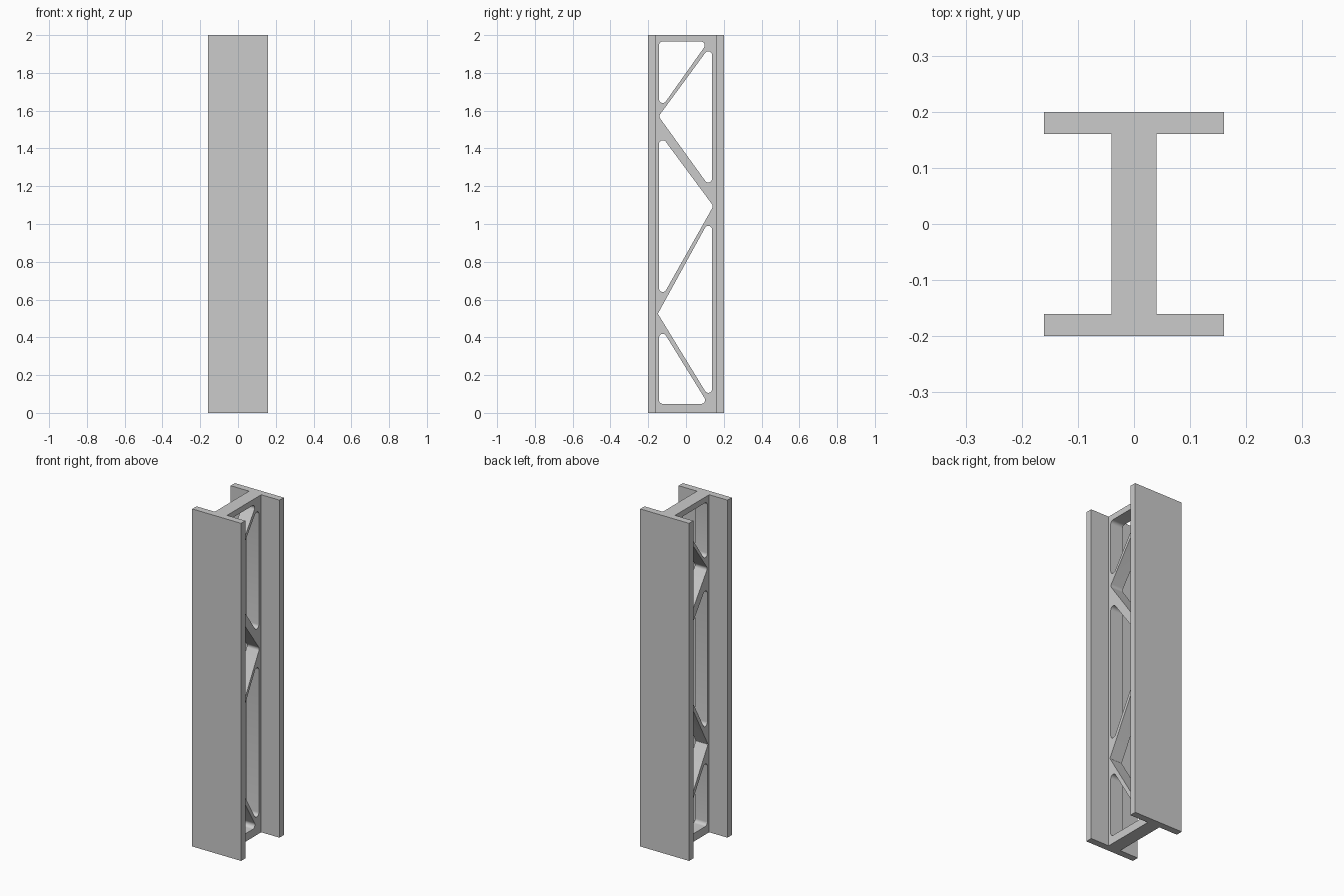
import bpy, bmesh, math
from mathutils import Vector

cube = bpy.data.objects.get("Cube")
if cube:
    bpy.data.objects.remove(cube, do_unlink=True)

HEIGHT = 2.0
HALF_W, HALF_D = 0.16, 0.20       # flange half width, beam half depth
WEB, INNER = 0.04, 0.16           # web half thickness, inner flange face
LEFT, RIGHT = -0.143, 0.138       # straight sides of the web openings
R = 0.02                          # usual corner radius

steel = bpy.data.materials.new("steel grey")
steel.use_nodes = True
grey = (0.6, 0.6, 0.6, 1)
steel.diffuse_color = grey
steel.node_tree.nodes["Principled BSDF"].inputs["Base Color"].default_value = grey


def make_object(name, bm):
    bmesh.ops.recalc_face_normals(bm, faces=bm.faces)
    mesh = bpy.data.meshes.new(name)
    bm.to_mesh(mesh)
    bm.free()
    mesh.materials.append(steel)
    ob = bpy.data.objects.new(name, mesh)
    bpy.context.collection.objects.link(ob)
    return ob


def add_prism(bm, points, offset):
    face = bm.faces.new([bm.verts.new(p) for p in points])
    ext = bmesh.ops.extrude_face_region(bm, geom=[face])
    verts = [v for v in ext["geom"] if isinstance(v, bmesh.types.BMVert)]
    bmesh.ops.translate(bm, verts=verts, vec=offset)


def rounded(corners, steps=8):
    """Replace each (y, z, radius) corner by a tangent arc."""
    out = []
    for i, (y, z, r) in enumerate(corners):
        p = Vector((y, z))
        a = (Vector(corners[i - 1][:2]) - p).normalized()
        b = (Vector(corners[(i + 1) % len(corners)][:2]) - p).normalized()
        half = a.angle(b) / 2
        centre = p + (a + b).normalized() * (r / math.sin(half))
        start = p + a * (r / math.tan(half)) - centre
        end = p + b * (r / math.tan(half)) - centre
        sweep = start.angle(end)
        for k in range(steps + 1):
            t = k / steps
            arc = (start * math.sin((1 - t) * sweep) + end * math.sin(t * sweep)) / math.sin(sweep)
            out.append(centre + arc)
    return out


# I-section, one quarter mirrored to four, extruded upward
quarter = [(HALF_W, HALF_D), (HALF_W, INNER), (WEB, INNER)]
right_half = quarter + [(x, -y) for x, y in reversed(quarter)]
section = right_half + [(-x, y) for x, y in reversed(right_half)]
bm = bmesh.new()
add_prism(bm, [(x, y, 0) for x, y in section], (0, 0, HEIGHT))
beam = make_object("truss_beam", bm)

# Triangular openings in the web, corners as (y, z, radius)
openings = [
    [(LEFT, 1.966, R), (0.118, 1.966, R), (LEFT, 1.598, R)],
    [(RIGHT, 1.955, R), (-0.145, 1.57, R), (RIGHT, 1.178, R)],
    [(LEFT, 1.484, R), (0.145, 1.095, R), (LEFT, 0.584, R)],
    [(RIGHT, 1.048, R), (-0.149, 0.525, 0.004), (RIGHT, 0.055, R)],
    [(LEFT, 0.469, R), (0.117, 0.048, R), (LEFT, 0.048, R)],
]
bm = bmesh.new()
for corners in openings:
    add_prism(bm, [(-0.1, y, z) for y, z in rounded(corners)], (0.2, 0, 0))
cutter = make_object("web_cutter", bm)
cutter.hide_render = True

# Cut the openings, then drop the cutter
cut = beam.modifiers.new("openings", 'BOOLEAN')
cut.operation = 'DIFFERENCE'
cut.solver = 'EXACT'
cut.object = cutter
bpy.ops.object.select_all(action='DESELECT')
beam.select_set(True)
bpy.context.view_layer.objects.active = beam
bpy.ops.object.modifier_apply(modifier=cut.name)
bpy.data.objects.remove(cutter, do_unlink=True)
bpy.ops.object.shade_smooth_by_angle(angle=math.radians(30))
